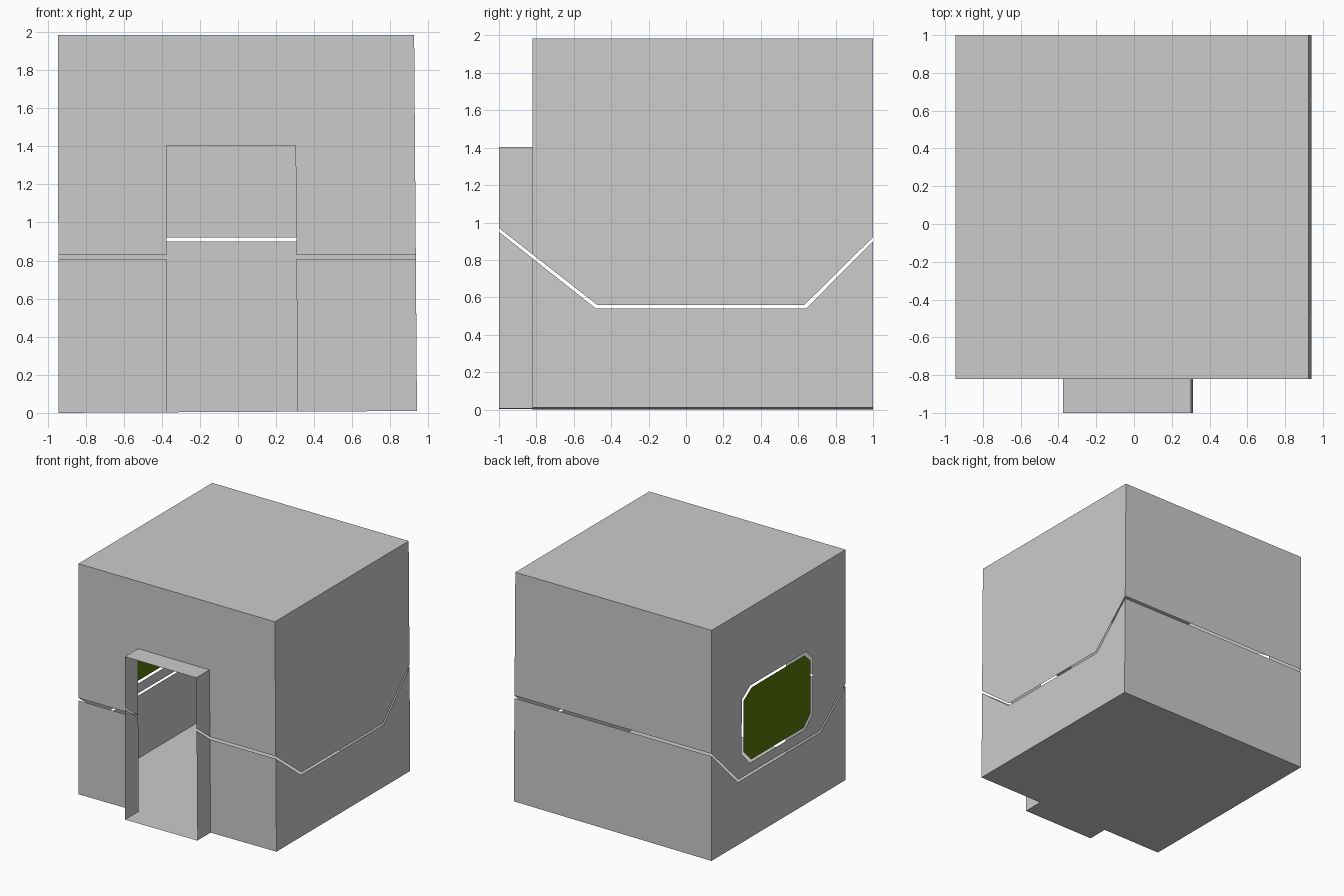
import bpy, bmesh
from mathutils import Vector

if "Cube" in bpy.data.objects:
    bpy.data.objects.remove(bpy.data.objects["Cube"])

TOP, DOOR_TOP = 1.985, 1.405
LEFT, RIGHT, FRONT, BACK = -0.943, 0.94, -0.82, 1.0
DOOR_L, DOOR_R, PORCH = -0.375, 0.313, -1.0

# Zig-zag split line: (y, z) for the lower and the upper lip of the slot
LOWER = [(-1, 0.95), (-0.482, 0.54), (0.642, 0.54), (1, 0.9)]
UPPER = [(-1, 0.97), (-0.475, 0.56), (0.634, 0.56), (1, 0.922)]

# Window octagon (y, z): opening in the wall and the slightly smaller pane
OPENING = [(0.59, 1.23), (0.475, 1.31), (-0.285, 1.31), (-0.37, 1.225),
           (-0.37, 0.74), (-0.27, 0.645), (0.48, 0.645), (0.59, 0.76)]
MID = Vector((0.11, 0.977))
PANE = [tuple(MID + Vector(((y - MID.x) * 0.95, (z - MID.y) * 0.93))) for y, z in OPENING]


def height(line, y):
    """Height of a slot lip at depth y."""
    for (a, za), (b, zb) in zip(line, line[1:]):
        if a <= y <= b:
            return za + (zb - za) * (y - a) / (b - a)


def lip(line, x, y0, y1):
    """Lip points along a side wall from y0 to y1."""
    inner = [(x, y, z) for y, z in line if y0 < y < y1]
    return [(x, y0, height(line, y0))] + inner + [(x, y1, height(line, y1))]


def lean(p):
    """Slight lean of the right-hand walls and rise of the floor."""
    x, y, z = p
    dz = 0.01 * (x - LEFT) / (RIGHT - LEFT) * max(0, 1 - z / 0.5)
    return (x - (0.0075 if x > 0 else 0.001) * z, y, z + dz)


def sheet(name, polygons, holed=None):
    """Thin shell from flat polygons; holed = loops of one face with an opening."""
    bm = bmesh.new()
    for poly in polygons:
        bm.faces.new([bm.verts.new(lean(p)) for p in poly])
    if holed:
        edges = []
        for loop in holed:
            vs = [bm.verts.new(lean(p)) for p in loop]
            edges += [bm.edges.new((vs[i - 1], vs[i])) for i in range(len(vs))]
        bmesh.ops.triangle_fill(bm, edges=edges, use_beauty=True, normal=(-1, 0, 0))
    bmesh.ops.remove_doubles(bm, verts=bm.verts, dist=0.0005)
    bmesh.ops.recalc_face_normals(bm, faces=bm.faces)
    mesh = bpy.data.meshes.new(name)
    bm.to_mesh(mesh)
    bm.free()
    obj = bpy.data.objects.new(name, mesh)
    bpy.context.collection.objects.link(obj)
    return obj


def side(line, x, y0, y1, z):
    """Side wall between a slot lip and a level edge at z."""
    return lip(line, x, y0, y1) + [(x, y1, z), (x, y0, z)]


def cross(x0, x1, y, z0, z1):
    """Wall facing front or back."""
    return [(x0, y, z0), (x1, y, z0), (x1, y, z1), (x0, y, z1)]


def slab(x0, x1, y0, y1, z):
    """Level rectangle."""
    return [(x0, y0, z), (x1, y0, z), (x1, y1, z), (x0, y1, z)]


# Lower half: floor, porch floor and walls below the slot
front, back = height(LOWER, FRONT), height(LOWER, BACK)
sheet("lower_room", [
    [(LEFT, FRONT, 0), (DOOR_L, FRONT, 0), (DOOR_L, PORCH, 0), (DOOR_R, PORCH, 0),
     (DOOR_R, FRONT, 0), (RIGHT, FRONT, 0), (RIGHT, BACK, 0), (LEFT, BACK, 0)],
    side(LOWER, LEFT, FRONT, BACK, 0),
    side(LOWER, RIGHT, FRONT, BACK, 0),
    side(LOWER, DOOR_L, PORCH, FRONT, 0),
    side(LOWER, DOOR_R, PORCH, FRONT, 0),
    cross(LEFT, DOOR_L, FRONT, 0, front),
    cross(DOOR_R, RIGHT, FRONT, 0, front),
    cross(LEFT, RIGHT, BACK, 0, back)])

# Upper half: roof, porch roof, notched front wall, left wall with window opening
front, back = height(UPPER, FRONT), height(UPPER, BACK)
sheet("upper_room", [
    slab(LEFT, RIGHT, FRONT, BACK, TOP),
    slab(DOOR_L, DOOR_R, PORCH, FRONT, DOOR_TOP),
    side(UPPER, RIGHT, FRONT, BACK, TOP),
    side(UPPER, DOOR_L, PORCH, FRONT, DOOR_TOP),
    side(UPPER, DOOR_R, PORCH, FRONT, DOOR_TOP),
    cross(LEFT, RIGHT, BACK, back, TOP),
    [(LEFT, FRONT, front), (DOOR_L, FRONT, front), (DOOR_L, FRONT, DOOR_TOP),
     (DOOR_R, FRONT, DOOR_TOP), (DOOR_R, FRONT, front), (RIGHT, FRONT, front),
     (RIGHT, FRONT, TOP), (LEFT, FRONT, TOP)]],
    holed=[side(UPPER, LEFT, FRONT, BACK, TOP), [(LEFT, y, z) for y, z in OPENING]])

# Green window pane
pane = sheet("window_pane", [[(LEFT, y, z) for y, z in PANE]])
green = bpy.data.materials.new("green")
green.diffuse_color = (0.1, 0.18, 0.003, 1)
green.use_nodes = True
green.node_tree.nodes["Principled BSDF"].inputs["Base Color"].default_value = green.diffuse_color
pane.data.materials.append(green)
